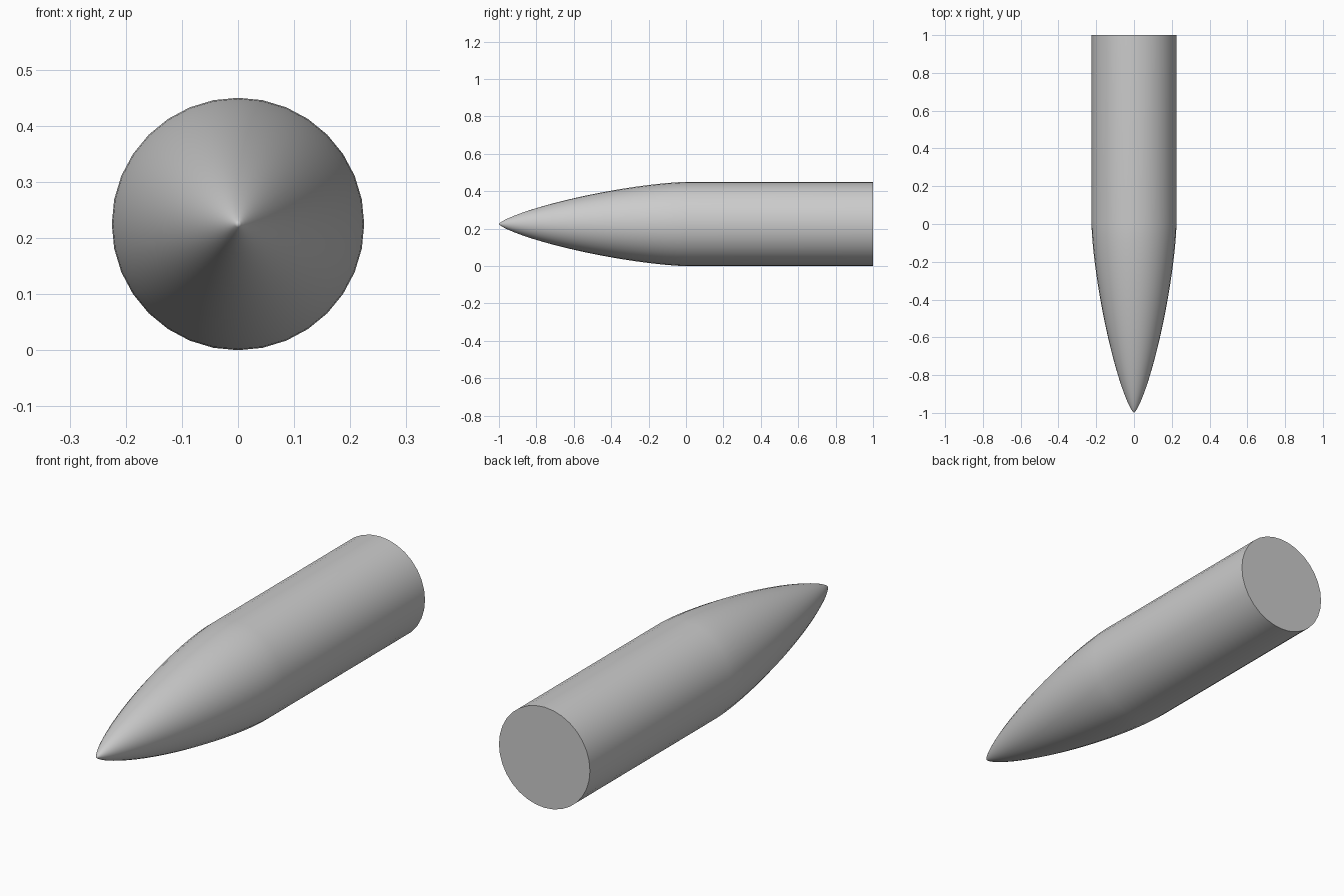
import bpy, bmesh, math

if "Cube" in bpy.data.objects:
    bpy.data.objects.remove(bpy.data.objects["Cube"])

R, SIDES, RINGS = 0.225, 32, 32


def nose_radius(t):
    # slender rounded ogive, t = 0 at the tip and 1 at the body
    a = math.acos(1 - 2 * t)
    return R * math.sqrt(max(a - math.sin(2 * a) / 2, 0) / math.pi)


# Nose profile from tip to body, then the straight body
profile = [((i / RINGS) ** 1.5 - 1, nose_radius((i / RINGS) ** 1.5)) for i in range(1, RINGS + 1)]
profile.append((1.0, R))

bm = bmesh.new()
rings = []
for y, r in profile:
    rings.append([bm.verts.new((r * math.sin(k * math.tau / SIDES), y,
                                R + r * math.cos(k * math.tau / SIDES))) for k in range(SIDES)])
tip = bm.verts.new((0, -1, R))

# Skin: tip fan, side quads, flat rear cap
for k in range(SIDES):
    n = (k + 1) % SIDES
    bm.faces.new((tip, rings[0][k], rings[0][n]))
    for a, b in zip(rings, rings[1:]):
        bm.faces.new((a[k], b[k], b[n], a[n]))
bm.faces.new(rings[-1])
bmesh.ops.recalc_face_normals(bm, faces=bm.faces)

mesh = bpy.data.meshes.new("pointed_body")
bm.to_mesh(mesh)
bm.free()
body = bpy.data.objects.new("pointed_body", mesh)
bpy.context.collection.objects.link(body)
bpy.context.view_layer.objects.active = body
body.select_set(True)
bpy.ops.object.shade_smooth_by_angle(angle=math.radians(35))
